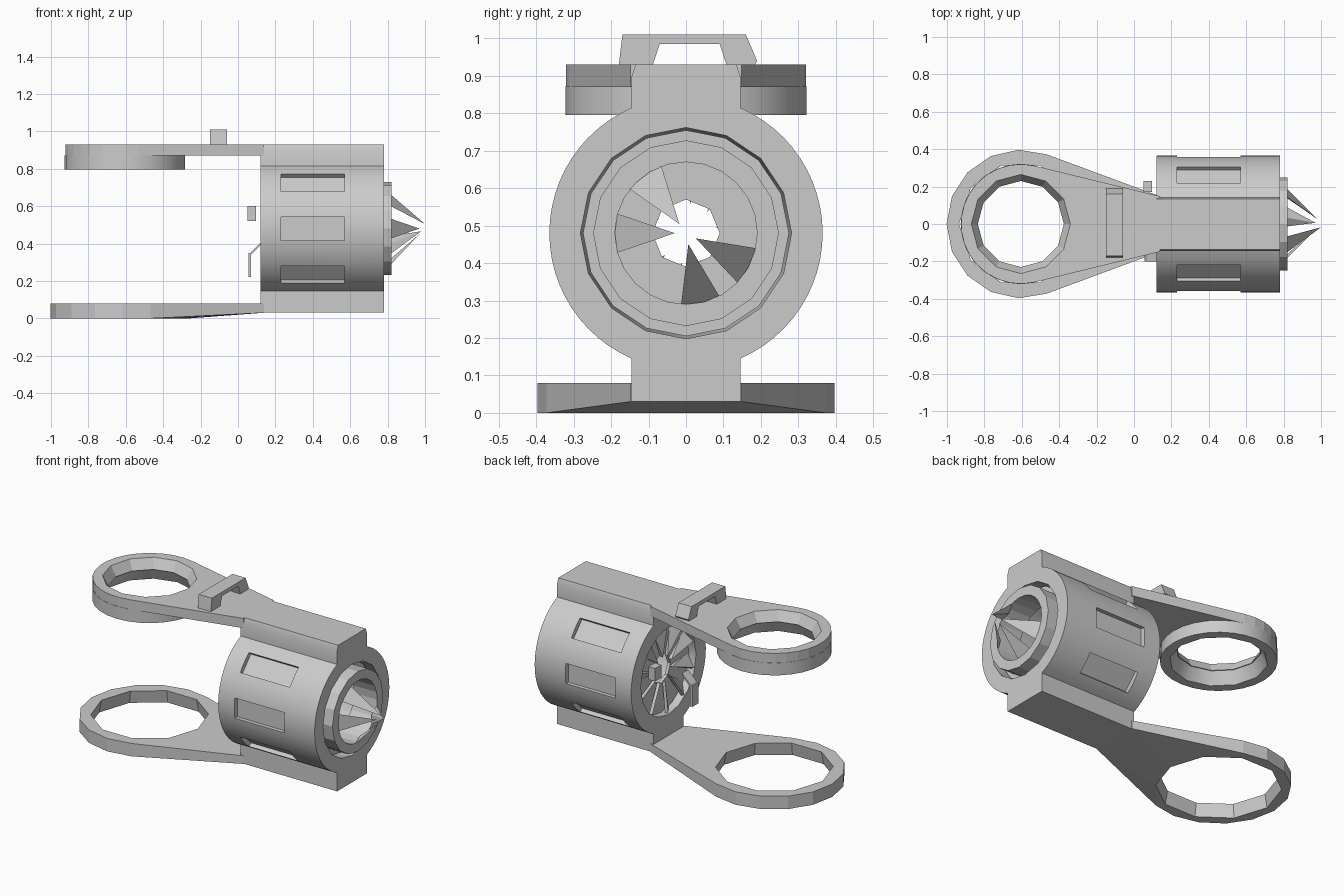
import bpy, bmesh, math
from mathutils import Vector, Matrix

if "Cube" in bpy.data.objects:
    bpy.data.objects.remove(bpy.data.objects["Cube"], do_unlink=True)

grey = bpy.data.materials.new("plain_grey")
grey.use_nodes = True
grey.diffuse_color = (0.6, 0.6, 0.6, 1)
grey.node_tree.nodes["Principled BSDF"].inputs["Base Color"].default_value = (0.6, 0.6, 0.6, 1)

AXIS_Z = 0.48      # height of the barrel axis
RING_X = -0.605    # centre of both end rings


def finish(name, bm, smooth=False):
    bmesh.ops.recalc_face_normals(bm, faces=bm.faces)
    mesh = bpy.data.meshes.new(name)
    bm.to_mesh(mesh)
    bm.free()
    mesh.materials.append(grey)
    ob = bpy.data.objects.new(name, mesh)
    bpy.context.collection.objects.link(ob)
    if smooth:
        smooth_object(ob)
    return ob


def smooth_object(ob):
    bpy.ops.object.select_all(action='DESELECT')
    ob.select_set(True)
    bpy.context.view_layer.objects.active = ob
    bpy.ops.object.shade_smooth_by_angle(angle=math.radians(30))


def arc(r, start, end, n, centre=(0, 0), closed=False):
    steps = n if closed else n - 1
    angles = [math.radians(start + (end - start) * i / steps) for i in range(n)]
    return [(centre[0] + r * math.cos(a), centre[1] + r * math.sin(a)) for a in angles]


def circle(r, n, centre=(0, 0)):
    return arc(r, 0, 360, n, centre, closed=True)


def flat(u, v, w):
    return (u, v, w)


def along_x(u, v, w):
    return (w, u, v)


def holed_solid(name, outer, hole0, hole1, w0, w1, place, smooth=False):
    """Extrude an outline with a hole; w0 may be a function of position."""
    bm = bmesh.new()
    low = w0 if callable(w0) else (lambda u: w0)
    ends = []
    for level, hole in ((0, hole0), (1, hole1)):
        loops, edges = [], []
        for pts in (outer, hole):
            vs = [bm.verts.new(place(u, v, w1 if level else low(u))) for u, v in pts]
            edges += [bm.edges.new((vs[i - 1], vs[i])) for i in range(len(vs))]
            loops.append(vs)
        bmesh.ops.triangle_fill(bm, edges=edges, use_beauty=True)
        ends.append(loops)
    for a, b in zip(*ends):
        for i in range(len(a)):
            bm.faces.new((a[i - 1], a[i], b[i], b[i - 1]))
    return finish(name, bm, smooth)


def solid(name, points):
    bm = bmesh.new()
    for p in points:
        bm.verts.new(p)
    bmesh.ops.convex_hull(bm, input=bm.verts)
    return finish(name, bm)


def arm_outline(r, n, end_x=0.14, half=0.148):
    # ring arc joined to the barrel by two tangent lines
    dx = end_x - RING_X
    a = math.degrees(math.atan2(half, dx) + math.acos(r / math.hypot(dx, half)))
    return arc(r, a, 360 - a, n, (RING_X, 0)) + [(end_x, -half), (end_x, half)]


# Barrel with upper and lower necks
R, NECK = 0.365, 0.145
lim = math.degrees(math.acos(NECK / R))
right = arc(R, -lim, lim, 25, (0, AXIS_Z))
left = arc(R, 180 - lim, 180 + lim, 25, (0, AXIS_Z))
top = [(NECK, 0.9), (NECK - 0.01, 0.93), (0.01 - NECK, 0.93), (-NECK, 0.9)]
bottom = [(-NECK, 0.03), (NECK, 0.03)]
bore = circle(0.27, 16, (0, AXIS_Z))
barrel = holed_solid("barrel", right + top + left + bottom, bore,
                     circle(0.282, 16, (0, AXIS_Z)), 0.12, 0.78, along_x)

# Shallow slots, three on each side of the barrel
cut = bmesh.new()
for side in (0, 180):
    for tilt in (-43, 0, 43):
        turn = Matrix.Rotation(math.radians(side + tilt), 4, 'X')
        place = Matrix.Translation((0.4, 0, AXIS_Z)) @ turn @ Matrix.Translation((0, -R, 0))
        bmesh.ops.create_cube(cut, size=1, matrix=place @ Matrix.Diagonal((0.34, 0.06, 0.125, 1)))
cutter = finish("slot_cutter", cut)
cutter.hide_render = True
mod = barrel.modifiers.new("slots", 'BOOLEAN')
mod.operation = 'DIFFERENCE'
mod.solver = 'EXACT'
mod.object = cutter
bpy.context.view_layer.objects.active = barrel
bpy.ops.object.modifier_apply(modifier=mod.name)
bpy.data.objects.remove(cutter, do_unlink=True)
smooth_object(barrel)

# Nose ring and the web holding it in the bore
c = (0, AXIS_Z)
holed_solid("nose_ring", circle(0.248, 16, c), circle(0.19, 24, c), circle(0.19, 24, c),
            0.66, 0.82, along_x)
holed_solid("nose_web", circle(0.275, 16, c), circle(0.22, 16, c), circle(0.22, 16, c),
            0.68, 0.72, along_x)

# Pointed teeth converging in front of the nose
for i, (deg, tip_x) in enumerate(((126, 1.0), (180, 0.97), (282, 0.97), (332, 0.98))):
    def at(r, d, x):
        a = math.radians(d)
        return Vector((x, r * math.cos(a), AXIS_Z + r * math.sin(a)))
    solid(f"tooth_{i + 1}", [at(0.2, deg - 16, 0.81), at(0.2, deg + 16, 0.81),
                             at(0.17, deg, 0.81), at(0.03, deg, tip_x)])

# Rear disc with radial vanes
holed_solid("rear_disc", circle(0.272, 16, c), circle(0.09, 8, c), circle(0.09, 8, c),
            0.17, 0.19, along_x)
for i in range(10):
    d = i * 36 + 10
    solid(f"rear_vane_{i + 1}", [at(0.265, d - 9, 0.175), at(0.265, d + 7, 0.125),
                                 at(0.265, d + 9, 0.14), at(0.08, d, 0.15), at(0.08, d, 0.17)])

# Small clips standing out behind the barrel
solid("upper_clip", [(x, y, z) for x in (0.05, 0.095) for y in (0.17, 0.23) for z in (0.52, 0.6)])
solid("lower_clip", [(x, y, z) for x in (0.055, 0.07) for y in (-0.2, -0.14) for z in (0.22, 0.35)])
solid("lower_clip_link", [(x, y, z + x) for x in (0.055, 0.125) for y in (-0.2, -0.14)
                          for z in (0.27, 0.285)])

# Upper arm with its ring skirt
rc = (RING_X, 0)
holed_solid("upper_arm", arm_outline(0.32, 18), circle(0.23, 12, rc), circle(0.265, 12, rc),
            0.87, 0.93, flat)
holed_solid("upper_ring_skirt", circle(0.322, 28, rc), circle(0.27, 12, rc), circle(0.235, 12, rc),
            0.795, 0.872, flat, smooth=True)

# Lower arm, thinner towards the barrel
holed_solid("lower_arm", arm_outline(0.397, 11), circle(0.345, 10, rc), circle(0.33, 10, rc),
            lambda x: 0.03 if x > 0 else 0.0, 0.08, flat)

# Arched handle across the upper arm
arch = [(-0.18, 0.925), (-0.17, 1.01), (0.16, 1.01), (0.19, 0.94), (0.18, 0.925),
        (0.11, 0.925), (0.09, 0.985), (-0.07, 0.985), (-0.09, 0.925)]
bm = bmesh.new()
face = bm.faces.new([bm.verts.new((-0.15, y, z)) for y, z in arch])
grown = bmesh.ops.extrude_face_region(bm, geom=[face], use_keep_orig=True)
moved = [g for g in grown["geom"] if isinstance(g, bmesh.types.BMVert)]
bmesh.ops.translate(bm, verts=moved, vec=(0.09, 0, 0))
finish("top_handle", bm)
